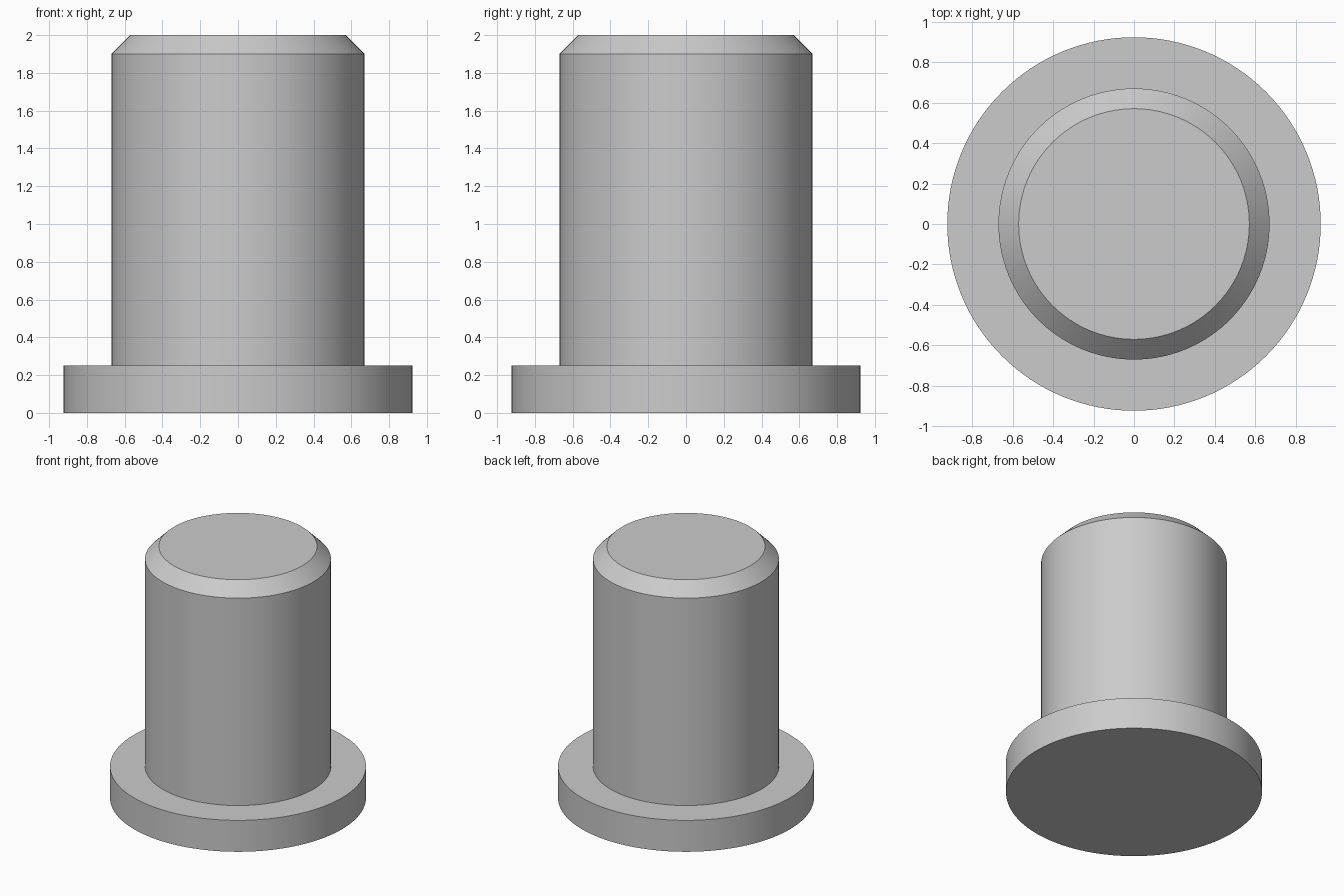
import bpy
import bmesh
from math import radians, tau
from mathutils import Matrix, Vector

default = bpy.data.objects.get("Cube")
if default:
    bpy.data.objects.remove(default, do_unlink=True)

SEGMENTS = 128
FLANGE_RADIUS, FLANGE_HEIGHT = 0.923, 0.25
SHAFT_RADIUS, HEIGHT, CHAMFER = 0.67, 2.0, 0.1

# Plain grey metal
metal = bpy.data.materials.new("grey_metal")
metal.use_nodes = True
grey = (0.6, 0.6, 0.6, 1)
metal.diffuse_color = grey
metal.node_tree.nodes["Principled BSDF"].inputs["Base Color"].default_value = grey


def lathe(name, profile):
    """Turn a (radius, height) profile around z and cap both ends."""
    bm = bmesh.new()
    rings = []
    for radius, z in profile:
        rings.append([bm.verts.new(Matrix.Rotation(tau * i / SEGMENTS, 3, "Z")
                                   @ Vector((radius, 0, z))) for i in range(SEGMENTS)])
    for low, high in zip(rings, rings[1:]):
        for i in range(SEGMENTS):
            j = (i + 1) % SEGMENTS
            bm.faces.new((low[i], low[j], high[j], high[i]))
    bm.faces.new(rings[0][::-1])
    bm.faces.new(rings[-1])
    mesh = bpy.data.meshes.new(name)
    bm.to_mesh(mesh)
    bm.free()
    mesh.materials.append(metal)
    obj = bpy.data.objects.new(name, mesh)
    bpy.context.collection.objects.link(obj)
    bpy.ops.object.select_all(action="DESELECT")
    obj.select_set(True)
    bpy.context.view_layer.objects.active = obj
    bpy.ops.object.shade_smooth_by_angle(angle=radians(30))


# Flanged pin: wide base disc, straight shaft, chamfered tip
lathe("flanged_pin", [
    (FLANGE_RADIUS, 0),
    (FLANGE_RADIUS, FLANGE_HEIGHT),
    (SHAFT_RADIUS, FLANGE_HEIGHT),
    (SHAFT_RADIUS, HEIGHT - CHAMFER),
    (SHAFT_RADIUS - CHAMFER, HEIGHT),
])
